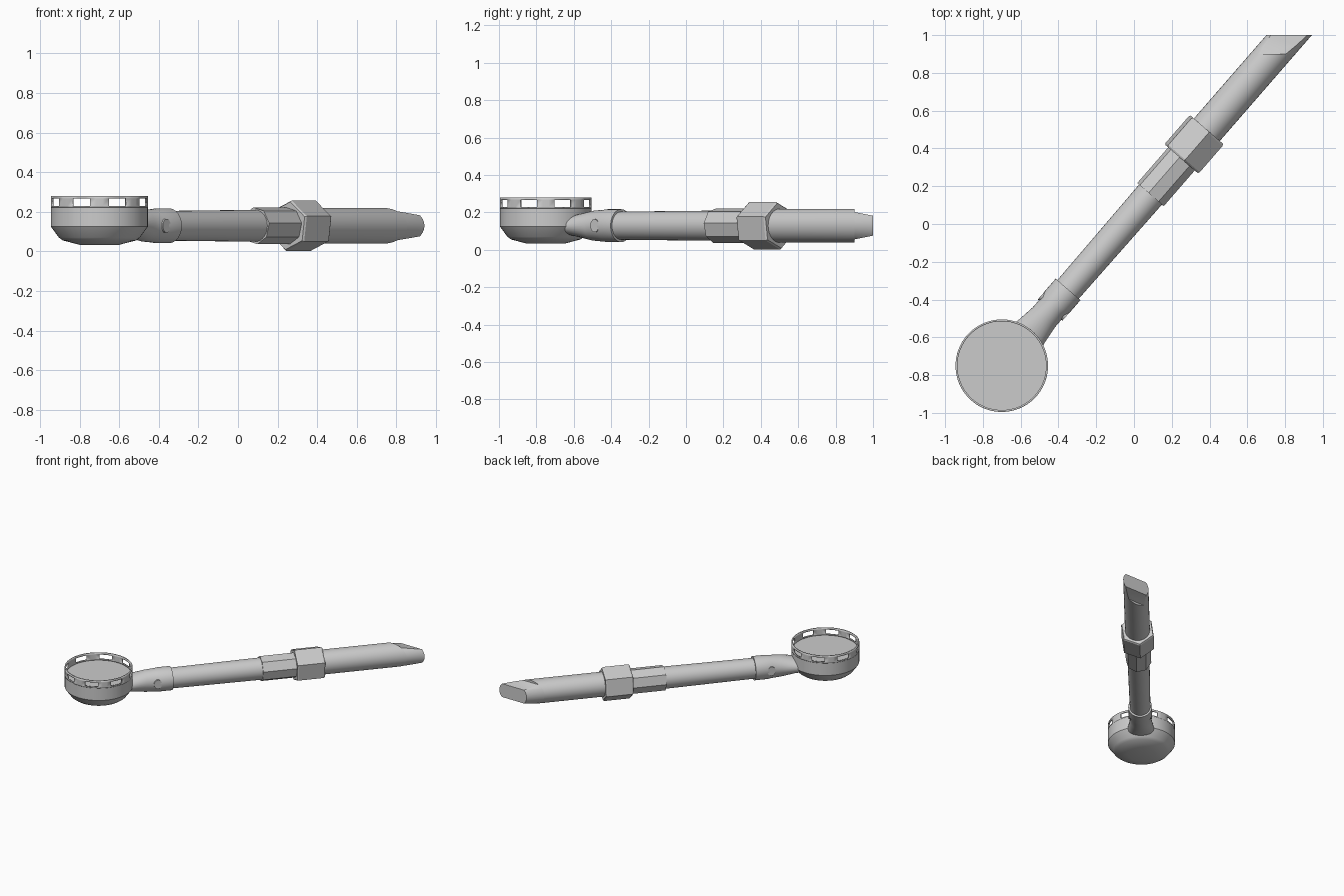
import bpy, bmesh, math
from mathutils import Vector

old = bpy.data.objects.get("Cube")
if old:
    bpy.data.objects.remove(old)

grey = bpy.data.materials.new("plain_grey")
grey.use_nodes = True
GREY = (0.6, 0.6, 0.6, 1)
grey.diffuse_color = GREY
grey.node_tree.nodes["Principled BSDF"].inputs["Base Color"].default_value = GREY

CUP = Vector((-0.70, -0.75, 0))
ANGLE = math.radians(49)
ALONG = Vector((math.cos(ANGLE), math.sin(ANGLE), 0))
SIDE = Vector((math.sin(ANGLE), -math.cos(ANGLE), 0))
AXIS_Z = 0.129


def finish(name, bm, smooth=35):
    bmesh.ops.recalc_face_normals(bm, faces=bm.faces)
    mesh = bpy.data.meshes.new(name)
    bm.to_mesh(mesh)
    bm.free()
    mesh.materials.append(grey)
    ob = bpy.data.objects.new(name, mesh)
    bpy.context.collection.objects.link(ob)
    if smooth:
        bpy.ops.object.select_all(action='DESELECT')
        ob.select_set(True)
        bpy.context.view_layer.objects.active = ob
        bpy.ops.object.shade_smooth_by_angle(angle=math.radians(smooth))
    return ob


def skin(bm, rings, caps=True):
    """Join rings of vertices with quads and close both ends."""
    for a, b in zip(rings, rings[1:]):
        for i in range(len(a)):
            j = (i + 1) % len(a)
            bm.faces.new((a[i], a[j], b[j], b[i]))
    if caps:
        bm.faces.new(rings[0])
        bm.faces.new(rings[-1])


def tube(rows, sides=32, turn=0.0):
    """Loft along the handle; rows hold distance, half width, half height."""
    bm = bmesh.new()
    rings = []
    for s, w, h in rows:
        ring = []
        for i in range(sides):
            a = math.radians(turn) + math.tau * i / sides
            p = CUP + ALONG * s + SIDE * (w * math.cos(a))
            p.z = AXIS_Z + h * math.sin(a)
            ring.append(bm.verts.new(p))
        rings.append(ring)
    skin(bm, rings)
    return bm


def lathe(profile, sides=48, start=0.0, caps=True):
    """Turn a radius and height profile around the cup centre."""
    bm = bmesh.new()
    rings = []
    for r, z in profile:
        rings.append([bm.verts.new(CUP + Vector((r * math.cos(a), r * math.sin(a), z)))
                      for a in (start + math.tau * i / sides for i in range(sides))])
    skin(bm, rings, caps)
    return bm


def slice_off(bm, point, normal):
    """Cut away the side the normal points to and close the cut."""
    geom = bm.verts[:] + bm.edges[:] + bm.faces[:]
    cut = bmesh.ops.bisect_plane(bm, geom=geom, plane_co=point, plane_no=normal, clear_outer=True)
    edges = [e for e in cut["geom_cut"] if isinstance(e, bmesh.types.BMEdge)]
    bmesh.ops.contextual_create(bm, geom=edges)


# Cup with its flat lid
finish("cup", lathe([(0.10, 0.033), (0.185, 0.055), (0.205, 0.07),
                     (0.245, 0.125), (0.245, 0.222)]), 25)

# Rim with eight windows
rim = lathe([(0.245, 0.222), (0.245, 0.23), (0.245, 0.266), (0.245, 0.28)],
            start=math.radians(11.25), caps=False)
rim.faces.ensure_lookup_table()
windows = [rim.faces[48 + i] for i in range(48) if i % 6 < 3]
bmesh.ops.delete(rim, geom=windows, context='FACES')
rim_ob = finish("window_rim", rim)
wall = rim_ob.modifiers.new("wall", 'SOLIDIFY')
wall.thickness = 0.01
wall.offset = -1

# Neck, flaring sideways into the cup
finish("neck", tube([(0.18, 0.105, 0.05), (0.24, 0.092, 0.06), (0.34, 0.079, 0.08),
                     (0.41, 0.079, 0.085), (0.44, 0.087, 0.088), (0.535, 0.087, 0.088)]))

# Pivot pin through the neck
pin = bmesh.new()
pin_rings = []
for side in (-0.086, 0.086):
    pin_rings.append([pin.verts.new(CUP + ALONG * (0.42 + 0.03 * math.cos(a)) + SIDE * side
                                    + Vector((0, 0, AXIS_Z + 0.035 * math.sin(a))))
                      for a in (math.tau * i / 16 for i in range(16))])
skin(pin, pin_rings)
finish("pivot_pin", pin)

# Slim shaft, faceted collar and hexagonal nut
finish("shaft", tube([(0.5, 0.075, 0.075), (1.25, 0.081, 0.081)]))
finish("collar", tube([(1.2, 0.094, 0.094), (1.47, 0.094, 0.094)], 8, 8), 0)
finish("hex_nut", tube([(1.45, 0.122, 0.122), (1.46, 0.1285, 0.1285),
                        (1.645, 0.1285, 0.1285), (1.655, 0.122, 0.122)], 6, 22), 0)

# Thick handle, cut square to y
NECK_Y, END_Y = 0.9, 1.0
grip_rows = [(1.6, 0.091, 0.09), (2.6, 0.091, 0.09)]
grip = tube(grip_rows)
slice_off(grip, (0, NECK_Y, 0), (0, 1, 0))
finish("grip", grip)

# Chisel tip, tapering above and below
tip = tube(grip_rows)
slice_off(tip, (0, NECK_Y, 0), (0, -1, 0))
slice_off(tip, (0, END_Y, 0), (0, 1, 0))
for sign in (-1, 1):
    slice_off(tip, (0, NECK_Y, AXIS_Z + sign * 0.073), (0, 0.2, sign))
finish("chisel_tip", tip)
